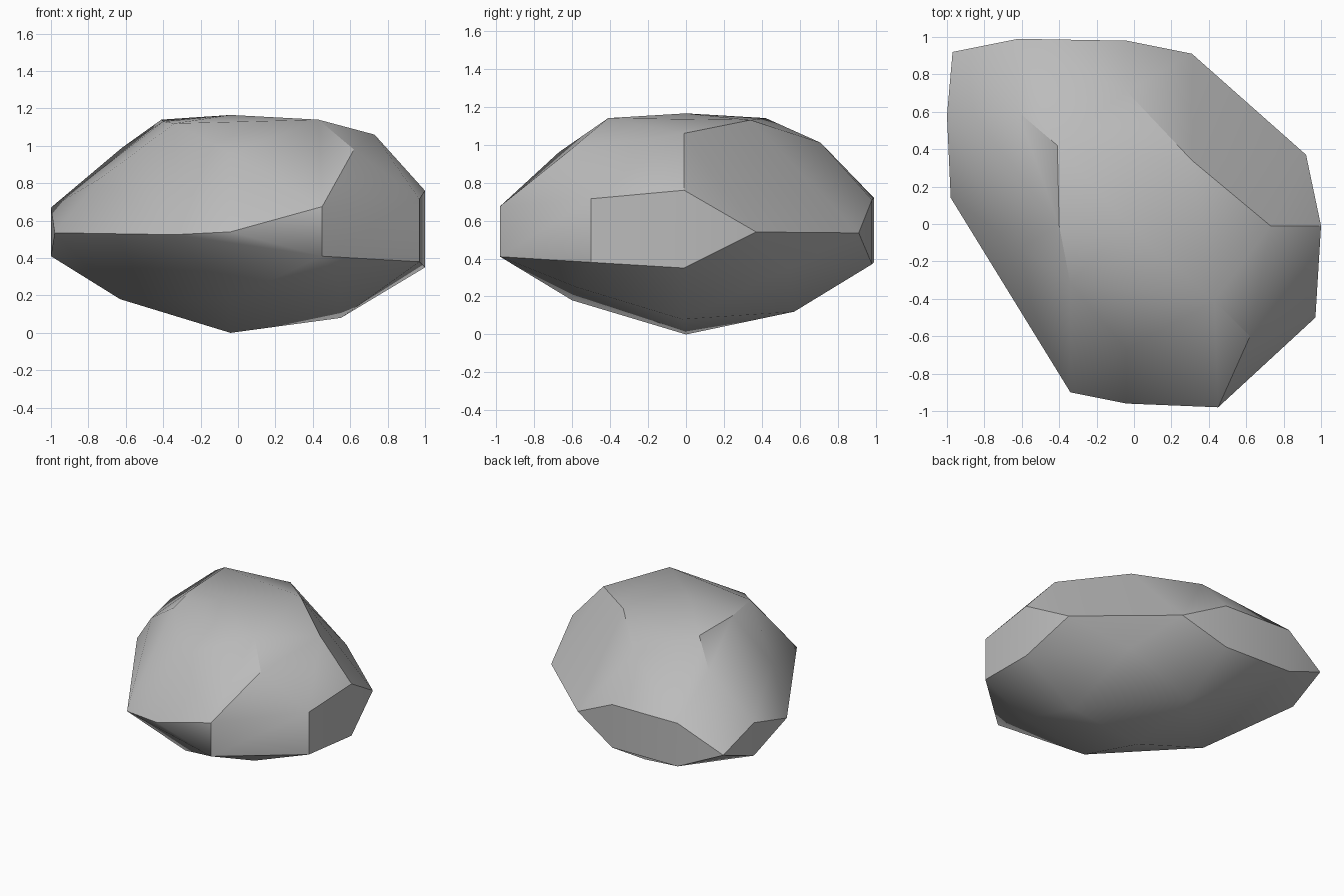
import bpy
import bmesh
import math

# Remove the default cube if the scene still has it
default_cube = bpy.data.objects.get("Cube")
if default_cube:
    bpy.data.objects.remove(default_cube, do_unlink=True)


def make_material(name, colour):
    """Plain flat material, same colour in viewport and render."""
    material = bpy.data.materials.new(name)
    material.use_nodes = True
    material.diffuse_color = colour
    shader = material.node_tree.nodes["Principled BSDF"]
    shader.inputs["Base Color"].default_value = colour
    shader.inputs["Roughness"].default_value = 0.9
    return material


def build_hull(name, corners, material):
    """Wrap the corner points in one closed, faceted stone skin."""
    bm = bmesh.new()
    for corner in corners:
        bm.verts.new(corner)
    result = bmesh.ops.convex_hull(bm, input=bm.verts[:], use_existing_faces=False)
    # Drop any corner that fell inside the skin
    loose = [v for v in bm.verts if not v.link_faces]
    bmesh.ops.delete(bm, geom=loose, context="VERTS")
    # Merge the chipped sides into clean planar facets
    bmesh.ops.dissolve_limit(bm, angle_limit=math.radians(4),
                             verts=bm.verts[:], edges=bm.edges[:])
    bmesh.ops.recalc_face_normals(bm, faces=bm.faces[:])
    mesh = bpy.data.meshes.new(name)
    bm.to_mesh(mesh)
    bm.free()
    mesh.materials.append(material)
    stone = bpy.data.objects.new(name, mesh)
    bpy.context.collection.objects.link(stone)
    return stone


# Widest belt of the stone: single points where two facets meet
belt_points = [
    (-.98, .14, .535), (-.34, -.9, .525), (-.04, -.96, .54),
    (.92, .37, .54), (.31, .91, .535), (-.97, .92, .535),
]

# Belt corners with an upright edge: x, y, bottom, top
belt_edges = [
    (.45, -.98, .41, .675), (.97, -.5, .38, .715), (1, -.01, .35, .76),
    (-.04, .98, .37, .71), (-.62, .99, .38, .72), (-1, .58, .41, .67),
]

# Crown: flat top and its shoulders
crown = [
    (-.04, 0, 1.165), (.43, -.41, 1.14), (-.41, .42, 1.14),
    (-.4, -.01, 1.13), (-.34, -.32, 1.12), (.31, .34, 1.13),
    (.73, -.01, 1.06), (-.04, .71, 1.01), (-.04, -.67, .96),
    (.62, -.6, .98), (-.62, .6, .99), (-.73, -.04, .83),
]

# Underside: lowest point and the lower slopes
underside = [
    (-.04, 0, 0), (.55, -.02, .08), (-.04, .57, .12),
    (-.04, -.6, .18), (-.63, .02, .18), (.5, .55, .35),
    (-.47, -.5, .4), (.55, -.58, .25), (-.6, .57, .27),
]

corners = belt_points + crown + underside
for x, y, bottom, top in belt_edges:
    corners += [(x, y, bottom), (x, y, top)]

rock_grey = make_material("rock grey", (.5, .5, .5, 1))
rock = build_hull("rock", corners, rock_grey)

# Soft slopes with crisp chipped edges
bpy.ops.object.select_all(action="DESELECT")
rock.select_set(True)
bpy.context.view_layer.objects.active = rock
bpy.ops.object.shade_smooth_by_angle(angle=math.radians(33))
